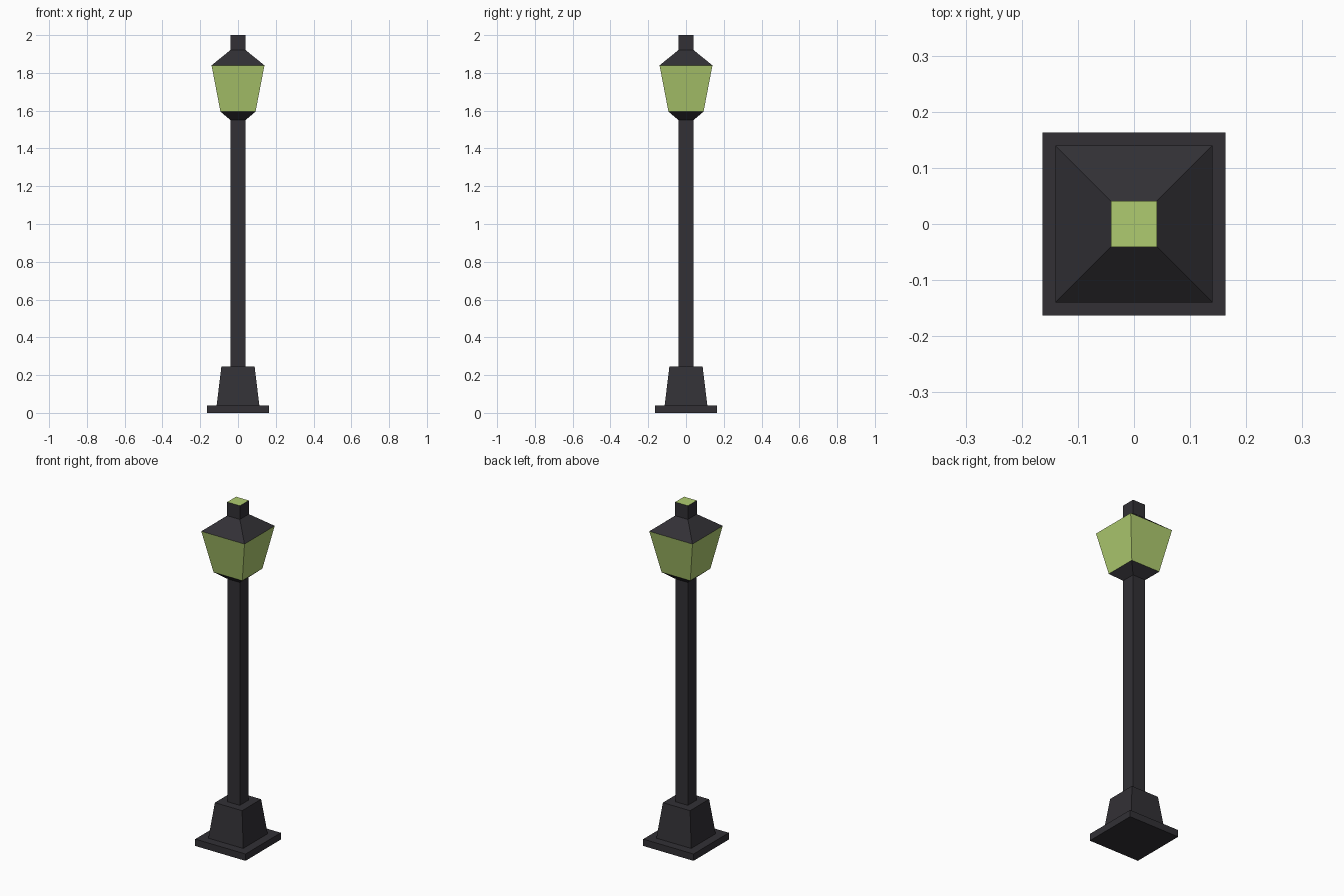
import bpy, bmesh

if "Cube" in bpy.data.objects:
    bpy.data.objects.remove(bpy.data.objects["Cube"])


def material(name, rgb):
    m = bpy.data.materials.new(name)
    m.diffuse_color = (*rgb, 1)
    m.use_nodes = True
    m.node_tree.nodes["Principled BSDF"].inputs["Base Color"].default_value = m.diffuse_color
    return m


IRON = material("dark_iron", (0.032, 0.030, 0.036))
GLOW = material("green_glass", (0.43, 0.60, 0.16))


def square_part(name, profile, mat, cap_bottom=False, cap_top=False, top_mat=None):
    """Loft square rings through (half_width, z) pairs, with optional end caps."""
    bm = bmesh.new()
    rings = [[bm.verts.new((sx * h, sy * h, z))
              for sx, sy in ((-1, -1), (1, -1), (1, 1), (-1, 1))]
             for h, z in profile]
    for lo, hi in zip(rings, rings[1:]):
        for i in range(4):
            j = (i + 1) % 4
            bm.faces.new((lo[i], lo[j], hi[j], hi[i]))
    if cap_bottom:
        bm.faces.new(rings[0][::-1])
    if cap_top:
        face = bm.faces.new(rings[-1])
        face.material_index = 1 if top_mat else 0
    me = bpy.data.meshes.new(name)
    bm.to_mesh(me)
    bm.free()
    me.materials.append(mat)
    if top_mat:
        me.materials.append(top_mat)
    ob = bpy.data.objects.new(name, me)
    bpy.context.collection.objects.link(ob)
    return ob


# Ends hidden by a neighbouring part are left open
POLE = 0.04

# Foot plate and tapered pedestal, each with a ledge running in to the next part
square_part("base_plate", [(0.163, 0), (0.163, 0.04), (0.113, 0.04)], IRON, cap_bottom=True)
square_part("pedestal", [(0.113, 0.04), (0.088, 0.245), (POLE, 0.245)], IRON)

# Post and flared lantern seat
square_part("post", [(POLE, 0.245), (POLE, 1.55)], IRON)
square_part("lantern_seat", [(POLE, 1.55), (0.093, 1.595)], IRON)

# Lantern glass, sloped roof, and chimney with a glowing top
square_part("lantern_glass", [(0.093, 1.595), (0.14, 1.84)], GLOW)
square_part("lantern_roof", [(0.14, 1.84), (0.041, 1.92)], IRON)
square_part("chimney", [(0.041, 1.92), (0.041, 2.0)], IRON, cap_top=True, top_mat=GLOW)
